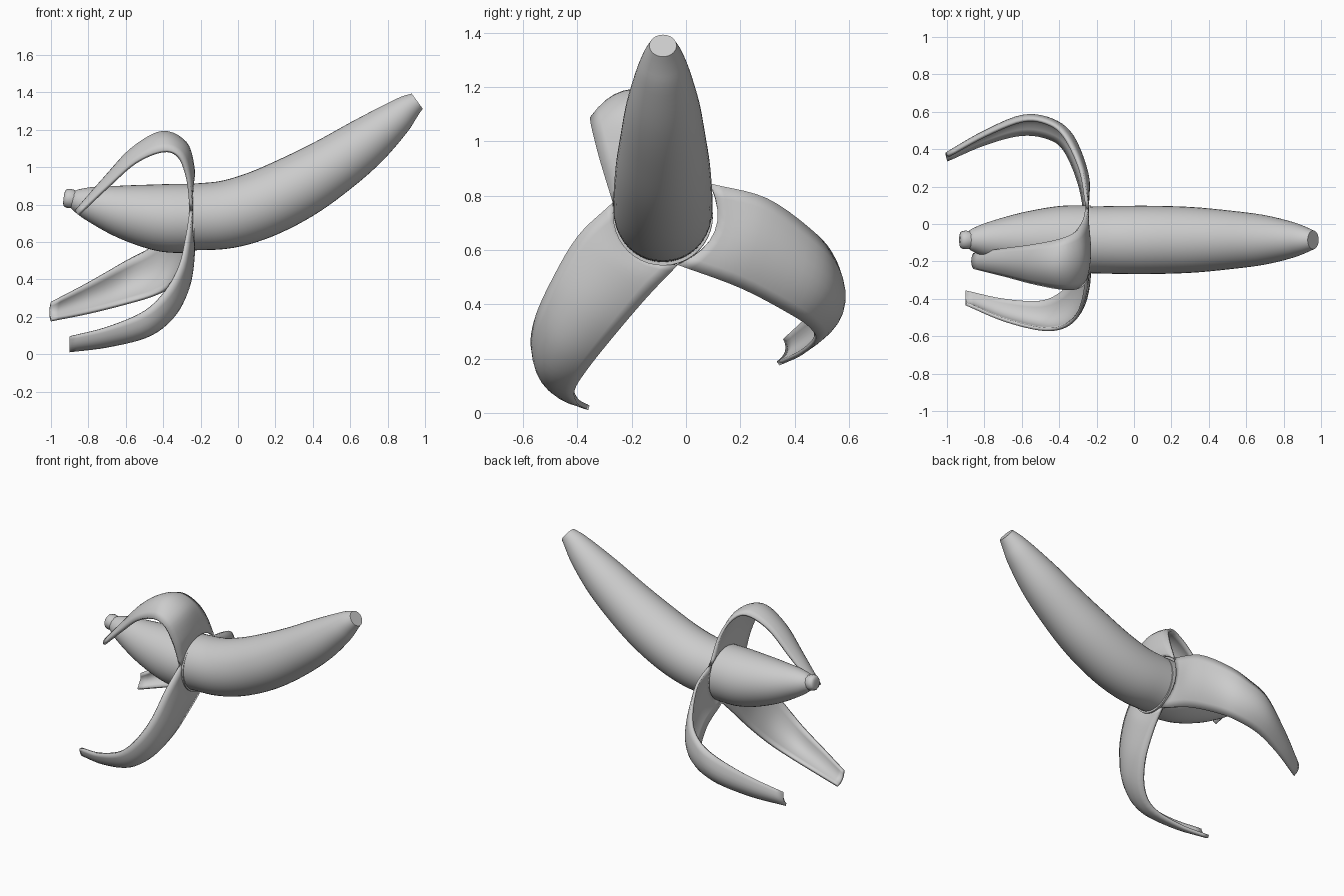
import bpy, bmesh, math
from mathutils import Vector

cube = bpy.data.objects.get("Cube")
if cube:
    bpy.data.objects.remove(cube, do_unlink=True)

GREY = (0.6, 0.6, 0.6, 1)
mat = bpy.data.materials.new("plain grey")
mat.use_nodes = True
mat.diffuse_color = GREY
mat.node_tree.nodes["Principled BSDF"].inputs["Base Color"].default_value = GREY

AXIS_Y = -0.085
RING = Vector((-0.24, AXIS_Y, 0.735))


def spline(pts, steps):
    """Catmull-Rom curve through a list of vectors."""
    pts = [Vector(p) for p in pts]
    ext = [2 * pts[0] - pts[1]] + pts + [2 * pts[-1] - pts[-2]]
    out = []
    for a, b, c, d in zip(ext, ext[1:], ext[2:], ext[3:]):
        for s in range(steps):
            t = s / steps
            out.append(0.5 * (2 * b + (c - a) * t + (2 * a - 5 * b + 4 * c - d) * t * t
                              + (3 * b - a - 3 * c + d) * t ** 3))
    return out + [pts[-1]]


def loft(name, rows, closed):
    """Skin rows of points; closed rows make a capped tube."""
    bm = bmesh.new()
    grid = [[bm.verts.new(p) for p in row] for row in rows]
    n = len(rows[0])
    for r0, r1 in zip(grid, grid[1:]):
        for j in range(n if closed else n - 1):
            k = (j + 1) % n
            bm.faces.new((r0[j], r0[k], r1[k], r1[j]))
    if closed:
        bm.faces.new(grid[0])
        bm.faces.new(grid[-1])
        bmesh.ops.recalc_face_normals(bm, faces=bm.faces)
    mesh = bpy.data.meshes.new(name)
    bm.to_mesh(mesh)
    bm.free()
    mesh.materials.append(mat)
    obj = bpy.data.objects.new(name, mesh)
    bpy.context.collection.objects.link(obj)
    bpy.ops.object.select_all(action="DESELECT")
    obj.select_set(True)
    bpy.context.view_layer.objects.active = obj
    bpy.ops.object.shade_smooth_by_angle(angle=math.radians(40))
    return obj


def tube(name, profile, steps, sides):
    """Round tube along (x, z, radius) points in the middle plane."""
    path = spline(profile, steps)
    rows = []
    for i, p in enumerate(path):
        t = path[min(i + 1, len(path) - 1)] - path[max(i - 1, 0)]
        up = Vector((-t.y, 0, t.x)).normalized()
        centre = Vector((p.x, AXIS_Y, p.y))
        angles = [2 * math.pi * k / sides for k in range(sides)]
        rows.append([centre + p.z * (up * math.cos(a) + Vector((0, math.sin(a), 0)))
                     for a in angles])
    return loft(name, rows, True)


def peel(name, edge_a, edge_b, bulges):
    """Curved strip between two edges, arched outwards, with skin thickness."""
    a, b = [[Vector(p) for p in e] for e in (edge_a, edge_b)]
    mids = [(p + q) / 2 for p, q in zip(a, b)]
    across = 8
    stations = []
    for i, (p, q) in enumerate(zip(a, b)):
        t = mids[min(i + 1, len(a) - 1)] - mids[max(i - 1, 0)]
        out = (q - p).cross(t)
        if i == 0:
            out = mids[0] - RING
        out.normalize()
        stations.append([p.lerp(q, j / across)
                         + out * bulges[i] * (1 - (2 * j / across - 1) ** 2)
                         for j in range(across + 1)])
    columns = [spline(col, 5) for col in zip(*stations)]
    obj = loft(name, list(zip(*columns)), False)
    skin = obj.modifiers.new("skin thickness", "SOLIDIFY")
    skin.thickness = 0.018
    skin.offset = -1
    return obj


# Unpeeled skin with its flat cut end
tube("unpeeled_skin", [
    (-.24, .733, .178), (-.06, .747, .182), (.12, .8, .182), (.32, .895, .175),
    (.51, 1.01, .157), (.68, 1.13, .135), (.825, 1.245, .101), (.9, 1.31, .075),
    (.958, 1.353, .05)], 5, 40)

# Bare fruit and its blunt tip
tube("fruit", [
    (-.23, .727, .184), (-.4, .729, .181), (-.6, .76, .146), (-.78, .803, .095),
    (-.86, .823, .062), (-.885, .83, .045)], 5, 40)
tube("fruit_tip", [(-.87, .828, .046), (-.9, .832, .052), (-.925, .836, .045),
                   (-.932, .837, .025)], 2, 10)

# Corners where neighbouring peel strips meet on the ring
CORNER_FRONT = (-.24, -.27, .775)
CORNER_BACK = (-.24, .09, .845)
CORNER_LOW = (-.24, -.03, .545)

peel("top_peel",
     [CORNER_FRONT, (-.26, -.32, .94), (-.31, -.35, 1.06), (-.4, -.35, 1.09),
      (-.55, -.32, 1.03), (-.7, -.28, .9), (-.86, -.24, .75)],
     [CORNER_BACK, (-.26, .02, 1.02), (-.31, -.04, 1.13), (-.4, -.08, 1.17),
      (-.55, -.11, 1.1), (-.7, -.13, .94), (-.86, -.155, .77)],
     [.1, .03, .05, .06, .04, .03, .015])

peel("back_peel",
     [CORNER_BACK, (-.28, .3, .79), (-.37, .48, .66), (-.47, .55, .57),
      (-.6, .56, .5), (-.8, .48, .385), (-1, .37, .28)],
     [CORNER_LOW, (-.28, .2, .46), (-.36, .39, .36), (-.45, .46, .31),
      (-.6, .48, .265), (-.8, .43, .215), (-1, .345, .175)],
     [.08, .04, .055, .06, .06, .04, .025])

peel("front_peel",
     [CORNER_LOW, (-.26, -.14, .43), (-.3, -.26, .29), (-.38, -.36, .165),
      (-.5, -.41, .085), (-.7, -.4, .035), (-.9, -.36, .01)],
     [CORNER_FRONT, (-.26, -.4, .65), (-.3, -.5, .48), (-.38, -.56, .34),
      (-.5, -.57, .23), (-.7, -.52, .145), (-.9, -.435, .095)],
     [.085, .03, .045, .055, .055, .035, .02])
